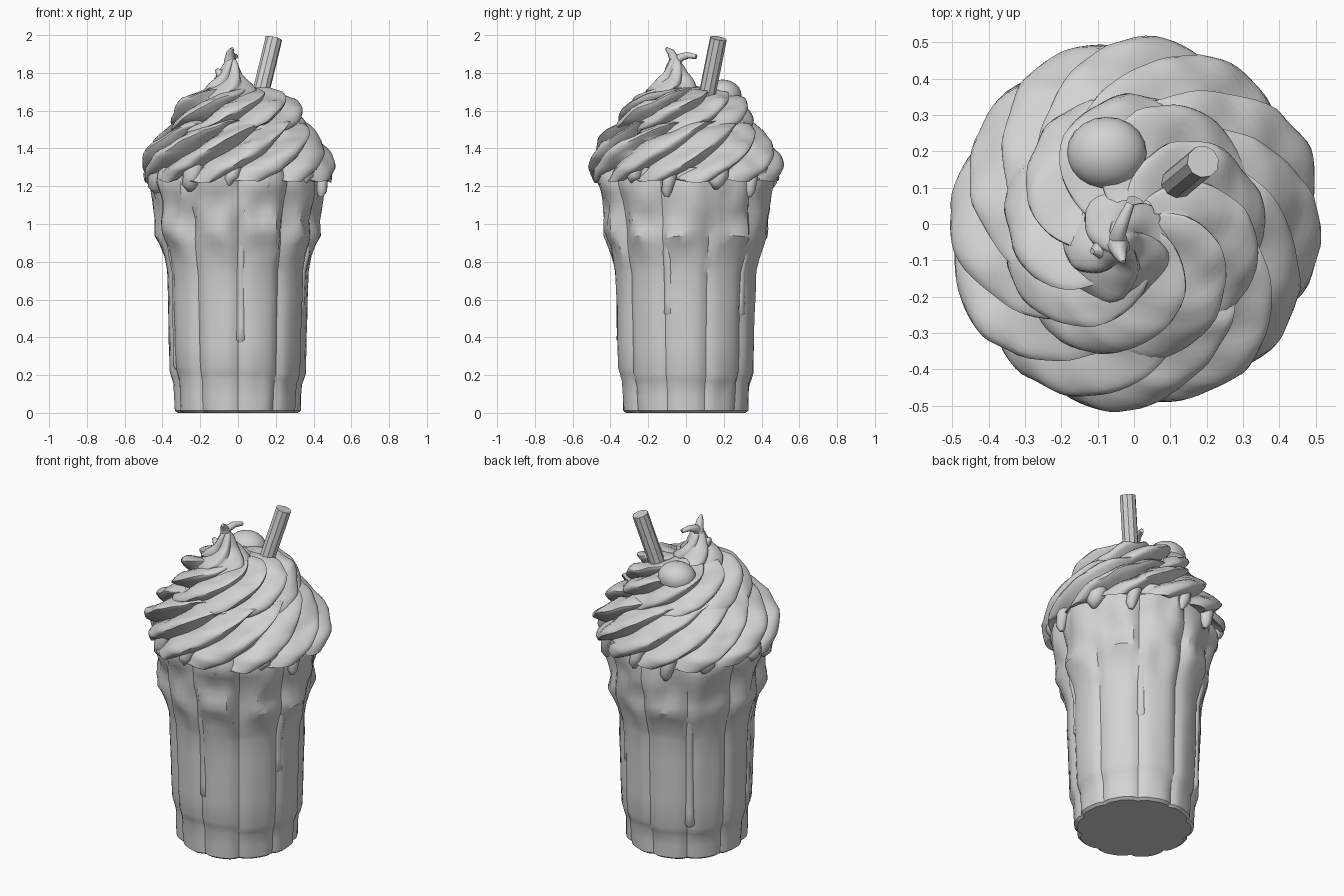
import bpy, bmesh, random
from math import sin, cos, pi, tau, radians, exp
from mathutils import Vector, noise

random.seed(4)
cube = bpy.data.objects.get("Cube")
if cube:
    bpy.data.objects.remove(cube)

grey = bpy.data.materials.new("plain_grey")
grey.use_nodes = True
grey.diffuse_color = (0.65, 0.65, 0.65, 1)
grey.node_tree.nodes["Principled BSDF"].inputs["Base Color"].default_value = (0.65, 0.65, 0.65, 1)


def finish(name, bm, angle=35):
    bmesh.ops.recalc_face_normals(bm, faces=bm.faces)
    mesh = bpy.data.meshes.new(name)
    bm.to_mesh(mesh)
    bm.free()
    obj = bpy.data.objects.new(name, mesh)
    bpy.context.collection.objects.link(obj)
    mesh.materials.append(grey)
    bpy.ops.object.select_all(action="DESELECT")
    obj.select_set(True)
    bpy.context.view_layer.objects.active = obj
    bpy.ops.object.shade_smooth_by_angle(angle=radians(angle))
    return obj


def skin(bm, rings, bottom, top):
    """Join rings of points into a skin, capped where the end can be seen."""
    rows = [[bm.verts.new(p) for p in ring] for ring in rings]
    n = len(rows[0])
    for low, high in zip(rows, rows[1:]):
        for i in range(n):
            j = (i + 1) % n
            bm.faces.new((low[i], low[j], high[j], high[i]))
    if bottom:
        bm.faces.new(rows[0][::-1])
    if top:
        bm.faces.new(rows[-1])


def lathe(name, profile, steps, sides, shape, angle, bottom=False):
    """Turn a profile; shape moves each point given angle, radius, height, fraction."""
    rows = []
    for (r0, z0), (r1, z1) in zip(profile, profile[1:]):
        rows += [(r0 + (r1 - r0) * k / steps, z0 + (z1 - z0) * k / steps) for k in range(steps)]
    rows.append(profile[-1])
    rings = [[shape(tau * i / sides, r, z, k / (len(rows) - 1)) for i in range(sides)]
             for k, (r, z) in enumerate(rows)]
    bm = bmesh.new()
    skin(bm, rings, bottom, False)
    return finish(name, bm, angle)


def tube(bm, points, radii, sides=8):
    """Tapered tube along a path, open where it starts inside another part."""
    pts = [Vector(p) for p in points]
    rings = []
    for i, p in enumerate(pts):
        d = (pts[min(i + 1, len(pts) - 1)] - pts[max(i - 1, 0)]).normalized()
        a = d.orthogonal().normalized() if i == 0 else (a - d * a.dot(d)).normalized()
        b = d.cross(a)
        rings.append([p + (a * cos(tau * k / sides) + b * sin(tau * k / sides)) * radii[i]
                      for k in range(sides)])
    skin(bm, rings, False, True)


# Fluted glass: ten rounded panels, flaring into a lumpy collar
PANELS = 10
TURN = radians(18)
tilt = [random.uniform(-0.012, 0.012) for _ in range(PANELS)]


def glass_shape(a, r, z, t):
    u = (a + TURN) * PANELS / tau
    panel = int(u) % PANELS
    s = u % 1
    groove = abs(2 * s - 1) ** 4
    collar = exp(-((z - 0.95 - 2 * tilt[panel]) / 0.1) ** 2)
    r += 0.004 - 0.02 * groove
    r += collar * (0.024 * sin(pi * s) - 0.01) + tilt[panel] * sin(pi * s) * 0.5
    # dents, growing stronger towards the collar
    dent = noise.noise(Vector((cos(a) * 4, sin(a) * 4, z * 6)))
    r += dent * (0.006 + 0.028 * min(1, max(0, (z - 0.75) / 0.25)))
    # arched shoulders over each panel
    z += 0.04 * sin(pi * s) * exp(-((z - 0.84) / 0.09) ** 2)
    # the overhang above the foot differs from panel to panel
    z += 2.5 * tilt[panel] * exp(-((z - 0.2) / 0.06) ** 2)
    return (r * cos(a), r * sin(a), z)


lathe("glass", [(0.315, 0), (0.331, 0.012), (0.338, 0.16), (0.358, 0.225), (0.366, 0.5),
                (0.373, 0.74), (0.388, 0.80), (0.42, 0.92), (0.425, 1.02), (0.44, 1.12),
                (0.46, 1.22), (0.45, 1.30)], 2, 80, glass_shape, 32, bottom=True)


# Swirled cream: uneven saw-toothed ridges that climb anticlockwise
def swirl(ridges, twist, depth, wave, phase, cx=0, cy=0):
    amps = [random.uniform(0.65, 1.3) for _ in range(ridges)]
    beats = [random.uniform(0, tau) for _ in range(ridges)]

    def shape(a, r, z, t):
        u = ridges * a / tau
        ridge = int(u + 1e-6) % ridges
        s = max(0, u - int(u + 1e-6))
        tooth = s / 0.7 if s < 0.7 else (1 - s) / 0.3
        tooth = sin(tooth * pi / 2) - 0.62
        k = amps[ridge] * tooth * (1 - 0.45 * t) * (1 + 0.35 * sin(8 * t + beats[ridge]))
        r += depth * k * min(1, r / 0.25)
        z += wave * k * (sin(pi * t) * 0.8 - 1.1 * (1 - t) ** 3)
        # the mesh follows the ridges, each with a hooked lip
        a += twist * t + phase + 0.06 * tooth
        lump = noise.noise(Vector((cos(a) * r * 9, sin(a) * r * 9, z * 9)))
        r += 0.14 * depth * lump
        z += 0.014 * lump
        return (cx + r * cos(a), cy + r * sin(a), z)
    return shape


lathe("lower_cream_swirl", [(0.435, 1.26), (0.468, 1.23), (0.487, 1.29), (0.475, 1.36),
                            (0.437, 1.43), (0.39, 1.485), (0.34, 1.53), (0.30, 1.55)],
      4, 144, swirl(12, 1.6, 0.085, 0.06, 0.1), 48)
lathe("upper_cream_swirl", [(0.30, 1.47), (0.335, 1.50), (0.34, 1.54), (0.32, 1.60),
                            (0.285, 1.65), (0.225, 1.685), (0.15, 1.71), (0.07, 1.725)],
      4, 108, swirl(9, 2.1, 0.075, 0.06, 0.5), 48)
lathe("cream_peak", [(0.15, 1.675), (0.135, 1.71), (0.10, 1.75), (0.065, 1.79),
                     (0.042, 1.84), (0.025, 1.87)],
      3, 50, swirl(5, 1.8, 0.05, 0.03, 0.9, -0.04, -0.06), 48)

# Curled tips on the peak
bm = bmesh.new()
tube(bm, [(-0.04, -0.06, 1.82), (-0.045, -0.06, 1.87), (-0.04, -0.08, 1.91), (-0.03, -0.105, 1.93)],
     [0.04, 0.028, 0.02, 0.008])
tube(bm, [(-0.04, -0.06, 1.84), (-0.045, -0.03, 1.882), (-0.03, 0.01, 1.893), (-0.01, 0.055, 1.886)],
     [0.03, 0.022, 0.018, 0.012])
tube(bm, [(-0.05, -0.06, 1.75), (-0.09, -0.07, 1.79), (-0.115, -0.075, 1.82)], [0.05, 0.03, 0.008])
finish("curled_tips", bm, 60)

# Low rounded dollop behind the peak, only its exposed upper part
bm = bmesh.new()
bmesh.ops.create_icosphere(bm, subdivisions=3, radius=1)
bmesh.ops.delete(bm, geom=[v for v in bm.verts if v.co.z < -0.3], context="VERTS")
for v in bm.verts:
    v.co = Vector((-0.075 + 0.11 * v.co.x, 0.195 + 0.10 * v.co.y, 1.68 + 0.085 * v.co.z))
finish("back_dollop", bm)

# Uneven drops hanging from the cream rim
bm = bmesh.new()
for i in range(12):
    a = tau * (i + 0.75) / 12 + random.uniform(-0.1, 0.1)
    foot = random.uniform(1.14, 1.22)
    size = random.uniform(0.8, 1.3)
    path = [(r * cos(a + turn), r * sin(a + turn), z) for r, z, turn in
            ((0.44, 1.32, 0.1), (0.45, 1.26, 0.04), (0.455, foot + 0.03, 0), (0.45, foot, 0))]
    tube(bm, path, [0.03 * size, 0.042 * size, 0.032 * size, 0.012], 10)
finish("rim_drops", bm, 60)

# Long runs sunk into every other glass groove
bm = bmesh.new()
for i in range(0, PANELS, 2):
    a = tau * i / PANELS - TURN + 0.05
    foot = random.choice((0.2, 0.36, 0.5, 0.22))
    path = [(r * cos(a), r * sin(a), z) for r, z in
            ((0.38, 0.96), (0.37, 0.85), (0.345, 0.75), (0.338, foot + 0.1),
             (0.338, foot + 0.03), (0.33, foot))]
    tube(bm, path, [0.02, 0.026, 0.028, 0.028, 0.03, 0.01], 10)
finish("glass_runs", bm, 60)

# Slanted straw
bm = bmesh.new()
tube(bm, [(0.107, 0.103, 1.64), (0.19, 0.172, 1.983)], [0.045, 0.045], 10)
finish("straw", bm)
